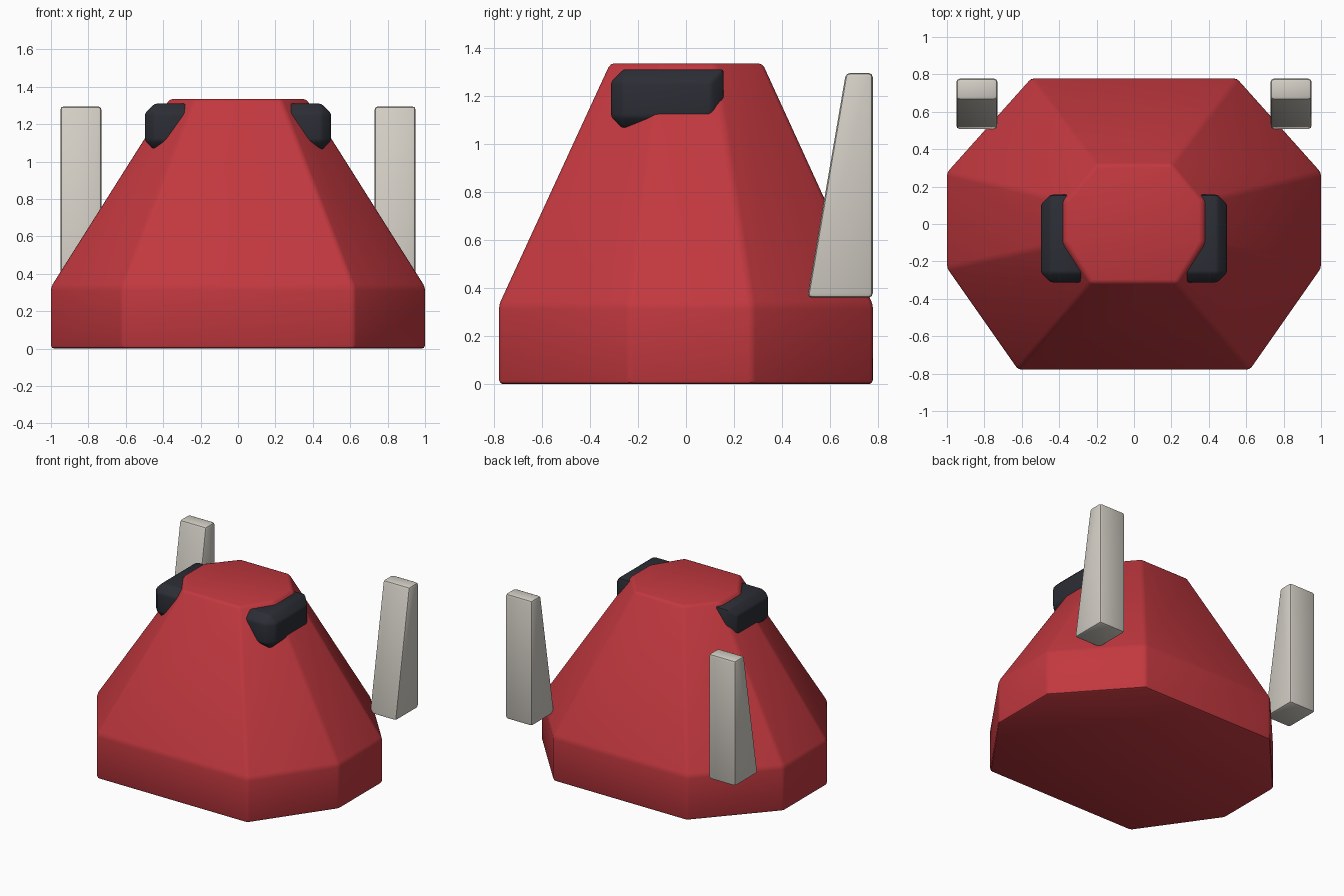
import bpy, bmesh

cube = bpy.data.objects.get("Cube")
if cube:
    bpy.data.objects.remove(cube, do_unlink=True)


def material(name, rgb):
    mat = bpy.data.materials.new(name)
    mat.use_nodes = True
    mat.diffuse_color = (*rgb, 1)
    bsdf = mat.node_tree.nodes["Principled BSDF"]
    bsdf.inputs["Base Color"].default_value = (*rgb, 1)
    bsdf.inputs["Roughness"].default_value = 0.6
    return mat


red = material("red paint", (0.54, 0.04, 0.05))
charcoal = material("charcoal", (0.025, 0.027, 0.036))
stone = material("pale grey", (0.65, 0.62, 0.56))


def finish(bm, name, mat, bevel, segments=2):
    """Turn a bmesh into a softly bevelled, smooth shaded object."""
    bmesh.ops.recalc_face_normals(bm, faces=bm.faces)
    mesh = bpy.data.meshes.new(name)
    bm.to_mesh(mesh)
    bm.free()
    mesh.materials.append(mat)
    obj = bpy.data.objects.new(name, mesh)
    bpy.context.collection.objects.link(obj)
    mod = obj.modifiers.new("soft edges", "BEVEL")
    mod.width = bevel
    mod.segments = segments
    mod.limit_method = "ANGLE"
    mod.angle_limit = 0.3
    bpy.ops.object.select_all(action="DESELECT")
    obj.select_set(True)
    bpy.context.view_layer.objects.active = obj
    bpy.ops.object.modifier_apply(modifier=mod.name)
    bpy.ops.object.shade_smooth_by_angle(angle=0.52)
    return obj


def loft(rings):
    """Skin a stack of matching closed rings and cap both ends."""
    bm = bmesh.new()
    loops = [[bm.verts.new(p) for p in ring] for ring in rings]
    for low, high in zip(loops, loops[1:]):
        for i in range(len(low)):
            j = (i + 1) % len(low)
            bm.faces.new((low[i], low[j], high[j], high[i]))
    bm.faces.new(loops[0][::-1])
    bm.faces.new(loops[-1])
    return bm


def octagon(half, z):
    """Mirror a half outline, given front to back, into a closed ring."""
    outline = half + [(-x, y) for x, y in reversed(half)]
    return [(x, y, z) for x, y in outline]


# Tapered eight-sided body on an upright skirt
base = [(0.62, -0.778), (1, -0.235), (1, 0.275), (0.55, 0.778)]
crown = [(0.23, -0.315), (0.365, -0.1), (0.365, 0.12), (0.2, 0.318)]
body = loft([octagon(base, 0), octagon(base, 0.33), octagon(crown, 1.335)])
finish(body, "body", red, 0.018)


def box(x0, x1, y0, y1, z0, z1):
    return loft([[(x0, y0, z), (x1, y0, z), (x1, y1, z), (x0, y1, z)] for z in (z0, z1)])


def mirrored(bm, name, mat, bevel):
    """Make the left part and its mirror image on the right."""
    other = bm.copy()
    for v in other.verts:
        v.co.x *= -1
    finish(bm, "left_" + name, mat, bevel)
    finish(other, "right_" + name, mat, bevel)


# Chamfered dark side pods set into the upper shoulders
pod = box(0.27, 0.498, -0.312, 0.157, 1.06, 1.31)


def chamfered(edge):
    mid = (edge.verts[0].co + edge.verts[1].co) / 2
    outer, front = mid.x > 0.49, mid.y < -0.3
    back_bottom = mid.y > 0.15 and mid.z < 1.07
    return outer or back_bottom or (front and mid.x > 0.3)


bmesh.ops.bevel(pod, geom=[e for e in pod.edges if chamfered(e)],
                offset=0.052, segments=1, affect="EDGES")
mirrored(pod, "shoulder_pod", charcoal, 0.012)

# Upright rear fins whose front faces lean back
fin = box(0.73, 0.95, 0.505, 0.777, 0.36, 1.295)
for v in fin.verts:
    if v.co.z > 1 and v.co.y < 0.6:
        v.co.y = 0.665
mirrored(fin, "rear_fin", stone, 0.018)
